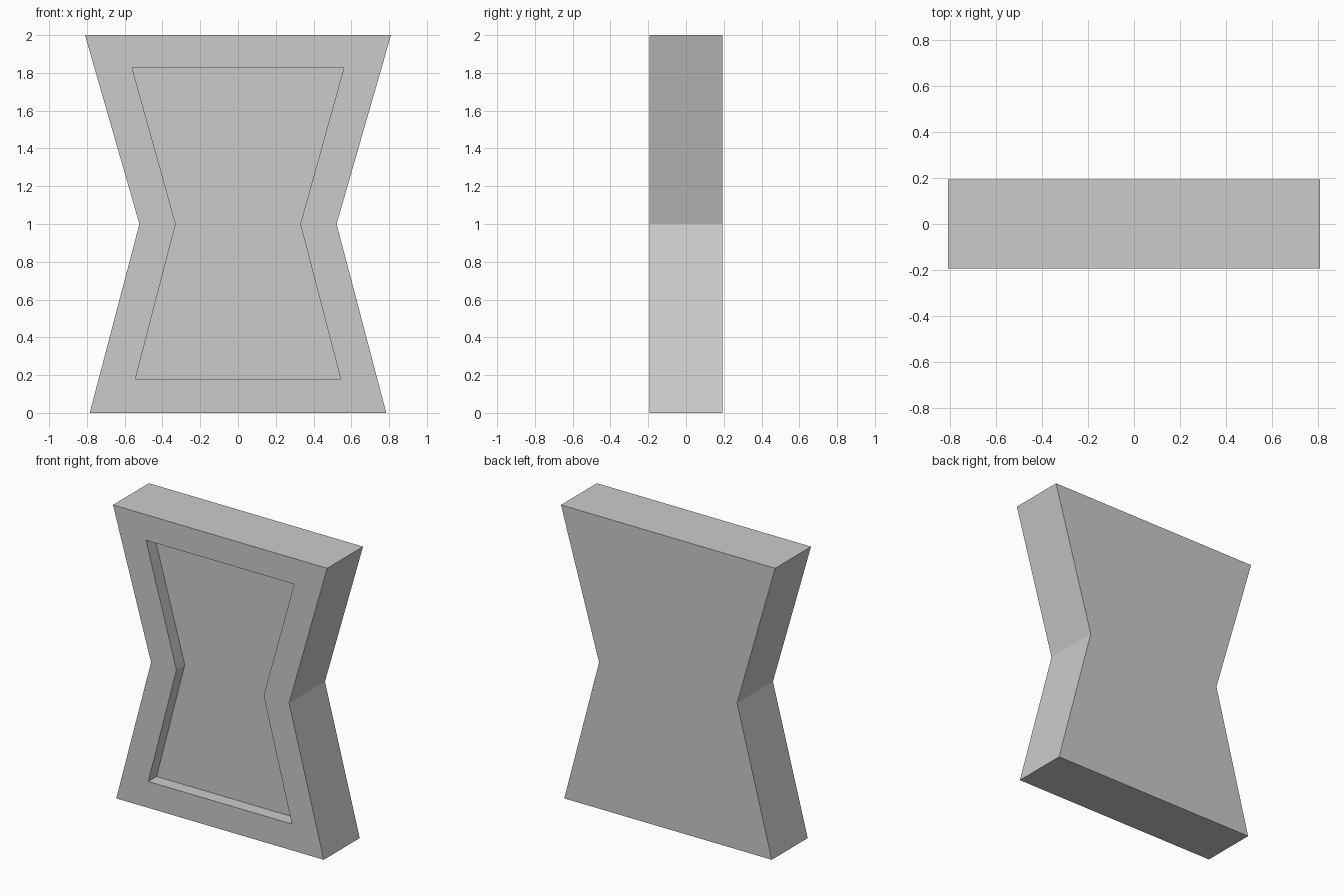
import bpy
import bmesh

cube = bpy.data.objects.get("Cube")
if cube:
    bpy.data.objects.remove(cube, do_unlink=True)

HALF_DEPTH = 0.194
RECESS_DEPTH = 0.09

grey = bpy.data.materials.new("plain_grey")
grey.use_nodes = True
colour = (0.6, 0.6, 0.6, 1)
grey.diffuse_color = colour
grey.node_tree.nodes["Principled BSDF"].inputs["Base Color"].default_value = colour


def waisted_ring(bm, half_widths, y):
    """Mirrored outline from (half width, height) pairs, bottom to top."""
    right = [(x, z) for x, z in half_widths]
    left = [(-x, z) for x, z in reversed(half_widths)]
    return [bm.verts.new((x, y, z)) for x, z in right + left]


def bridge(bm, ring_a, ring_b):
    """Join two matching outlines with a band of quads."""
    n = len(ring_a)
    for i in range(n):
        j = (i + 1) % n
        bm.faces.new((ring_a[i], ring_a[j], ring_b[j], ring_b[i]))


def cap(bm, ring):
    """Close an outline with one quad below the waist and one above."""
    bm.faces.new((ring[0], ring[1], ring[4], ring[5]))
    bm.faces.new((ring[1], ring[2], ring[3], ring[4]))


outer = [(0.785, 0), (0.522, 1), (0.81, 2)]
inner = [(0.543, 0.18), (0.33, 1), (0.56, 1.825)]

# Waisted slab with a flat back and a recessed front panel
bm = bmesh.new()
back = waisted_ring(bm, outer, HALF_DEPTH)
front = waisted_ring(bm, outer, -HALF_DEPTH)
rim = waisted_ring(bm, inner, -HALF_DEPTH)
floor = waisted_ring(bm, inner, -HALF_DEPTH + RECESS_DEPTH)
for ring_a, ring_b in ((back, front), (front, rim), (rim, floor)):
    bridge(bm, ring_a, ring_b)
cap(bm, back)
cap(bm, floor)
bmesh.ops.recalc_face_normals(bm, faces=bm.faces)

mesh = bpy.data.meshes.new("recessed_slab")
bm.to_mesh(mesh)
bm.free()
mesh.materials.append(grey)
slab = bpy.data.objects.new("recessed_slab", mesh)
bpy.context.collection.objects.link(slab)
